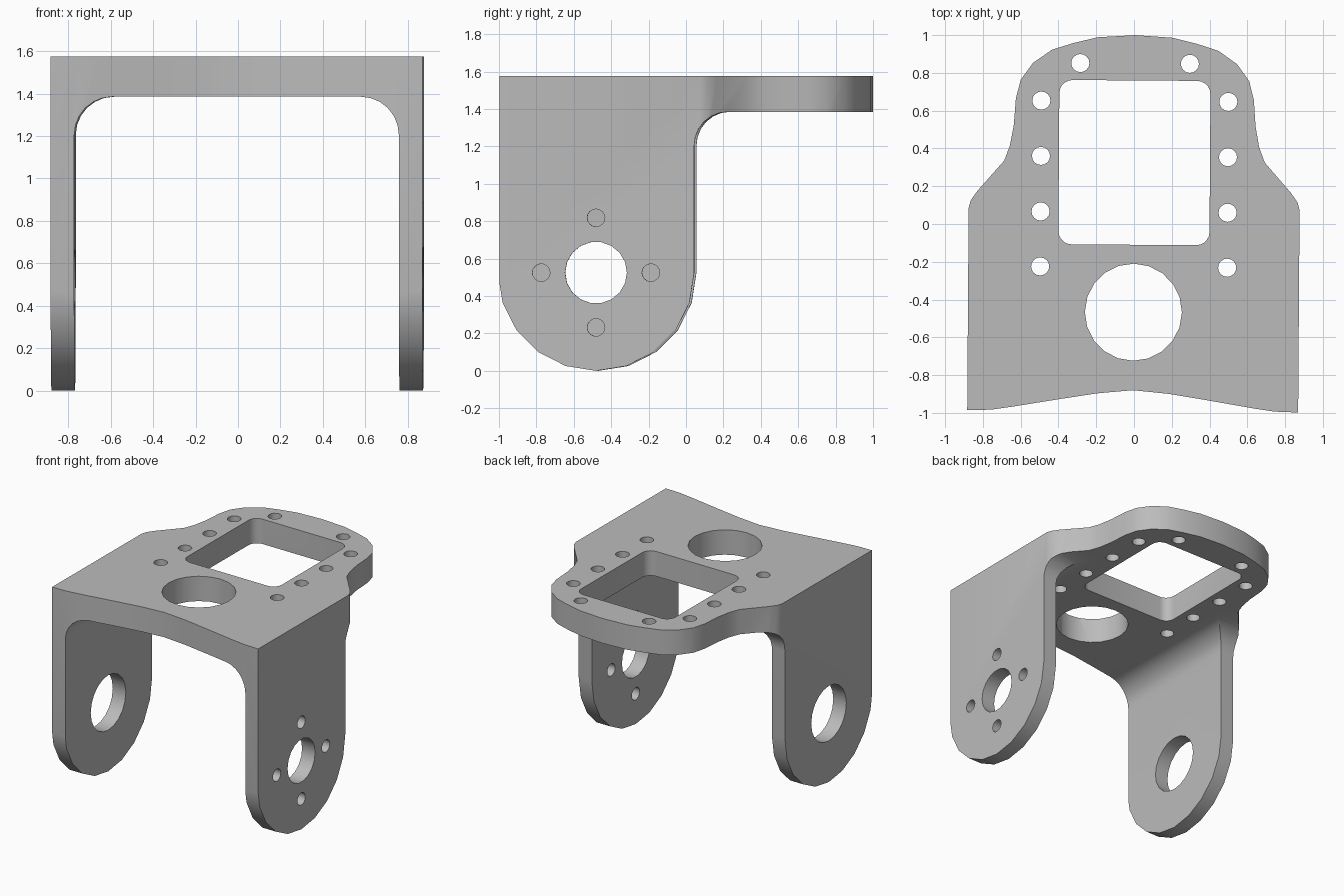
import bpy, bmesh, math

if "Cube" in bpy.data.objects:
    bpy.data.objects.remove(bpy.data.objects["Cube"], do_unlink=True)

metal = bpy.data.materials.new("matte_grey")
metal.use_nodes = True
grey = (0.5, 0.5, 0.5, 1)
metal.diffuse_color = grey
metal.node_tree.nodes["Principled BSDF"].inputs["Base Color"].default_value = grey

AXES = {"x": lambda a, b, t: (t, a, b),
        "y": lambda a, b, t: (a, t, b),
        "z": lambda a, b, t: (a, b, t)}


def prism(name, outline, axis, lo, hi):
    """Extrude a 2D outline along an axis."""
    place = AXES[axis]
    bm = bmesh.new()
    low = [bm.verts.new(place(a, b, lo)) for a, b in outline]
    high = [bm.verts.new(place(a, b, hi)) for a, b in outline]
    bm.faces.new(low)
    bm.faces.new(high)
    for i in range(len(low)):
        j = (i + 1) % len(low)
        bm.faces.new((low[i], low[j], high[j], high[i]))
    bmesh.ops.recalc_face_normals(bm, faces=bm.faces)
    mesh = bpy.data.meshes.new(name)
    bm.to_mesh(mesh)
    bm.free()
    mesh.materials.append(metal)
    obj = bpy.data.objects.new(name, mesh)
    bpy.context.collection.objects.link(obj)
    return obj


def arc(a, b, r, start, end, steps):
    angles = [math.radians(start + (end - start) * i / steps) for i in range(steps + 1)]
    return [(a + r * math.cos(t), b + r * math.sin(t)) for t in angles]


def circle(a, b, r, sides):
    return arc(a, b, r, 0, 360, sides)[:-1]


def mirrored(half):
    """Complete an outline that starts on the centre line or right half."""
    return half + [(-a, b) for a, b in reversed(half) if a > 0]


TOP, UNDER = 1.575, 1.385
ARM_Y, ARM_Z, ARM_R = -0.475, 0.525, 0.525
FILLET = 0.18

# Plan: waisted plate with a rounded back and a shallow front curve
plan = mirrored([(0, -0.88), (0.19, -0.898), (0.39, -0.93), (0.64, -0.972), (0.75, -0.988),
                 (0.876, -0.992), (0.876, 0.08), (0.865, 0.12), (0.83, 0.17), (0.69, 0.33),
                 (0.66, 0.41), (0.64, 0.52), (0.63, 0.66), (0.605, 0.76), (0.54, 0.85),
                 (0.44, 0.92), (0.33, 0.955), (0.2, 0.987), (0, 1.0)])
bracket = prism("bracket", plan, "z", -0.2, 2)

# Side: round-ended arms with a fillet under the overhanging plate
back = ARM_Y + ARM_R
side = ([(-1, TOP)] + arc(ARM_Y, ARM_Z, ARM_R, 180, 360, 10)
        + arc(back + FILLET, UNDER - FILLET, FILLET, 180, 90, 6)
        + [(1.2, UNDER), (1.2, TOP)])

# Front: inverted U with filleted inner corners
inner = 0.765
front = mirrored([(1.2, 2), (1.2, -0.3), (inner, -0.3)]
                 + arc(inner - FILLET, UNDER - FILLET, FILLET, 0, 90, 6))

tools = [(prism("side_profile", side, "x", -1.5, 1.5), "INTERSECT"),
         (prism("front_profile", front, "y", -1.5, 1.5), "INTERSECT")]


def cut(name, outline, axis, lo, hi):
    tools.append((prism(name, outline, axis, lo, hi), "DIFFERENCE"))


# Plate openings: rounded window, round port and ten screw holes
window = []
for a, b, start in ((0.33, 0.69, 0), (-0.33, 0.69, 90), (-0.33, -0.04, 180), (0.33, -0.04, 270)):
    window += arc(a, b, 0.07, start, start + 90, 5)
cut("window_cutter", window, "z", 1, 2)
cut("port_cutter", circle(0, -0.467, 0.257, 20), "z", 1, 2)
for s in (-1, 1):
    for a, b in ((0.29, 0.85), (0.495, 0.65), (0.495, 0.357), (0.495, 0.063), (0.495, -0.228)):
        cut("plate_screw_cutter", circle(s * a, b, 0.048, 16), "z", 1, 2)

# Arm openings: wide bearing hole on the right, hub and four screws on the left
cut("bearing_cutter", circle(ARM_Y, ARM_Z, 0.21, 20), "x", -1.2, -0.5)
cut("hub_cutter", circle(ARM_Y, ARM_Z, 0.165, 18), "x", 0.5, 1.2)
for dy, dz in ((1, 0), (-1, 0), (0, 1), (0, -1)):
    cut("arm_screw_cutter", circle(ARM_Y + 0.293 * dy, ARM_Z + 0.293 * dz, 0.047, 16),
        "x", 0.5, 1.2)

# Apply all the shaping and discard the tools
for tool, operation in tools:
    mod = bracket.modifiers.new(tool.name, "BOOLEAN")
    mod.operation = operation
    mod.solver = "EXACT"
    mod.object = tool
    tool.hide_render = True
graph = bpy.context.evaluated_depsgraph_get()
shaped = bpy.data.meshes.new_from_object(bracket.evaluated_get(graph))
bracket.modifiers.clear()
bracket.data = shaped
for tool, operation in tools:
    bpy.data.objects.remove(tool, do_unlink=True)
shaped.materials.clear()
shaped.materials.append(metal)
for poly in shaped.polygons:
    poly.material_index = 0

# Slight turn about the vertical, and smooth curved walls
bracket.rotation_euler.z = math.radians(-0.4)
bpy.ops.object.select_all(action="DESELECT")
bracket.select_set(True)
bpy.context.view_layer.objects.active = bracket
bpy.ops.object.shade_smooth_by_angle(angle=math.radians(30))
